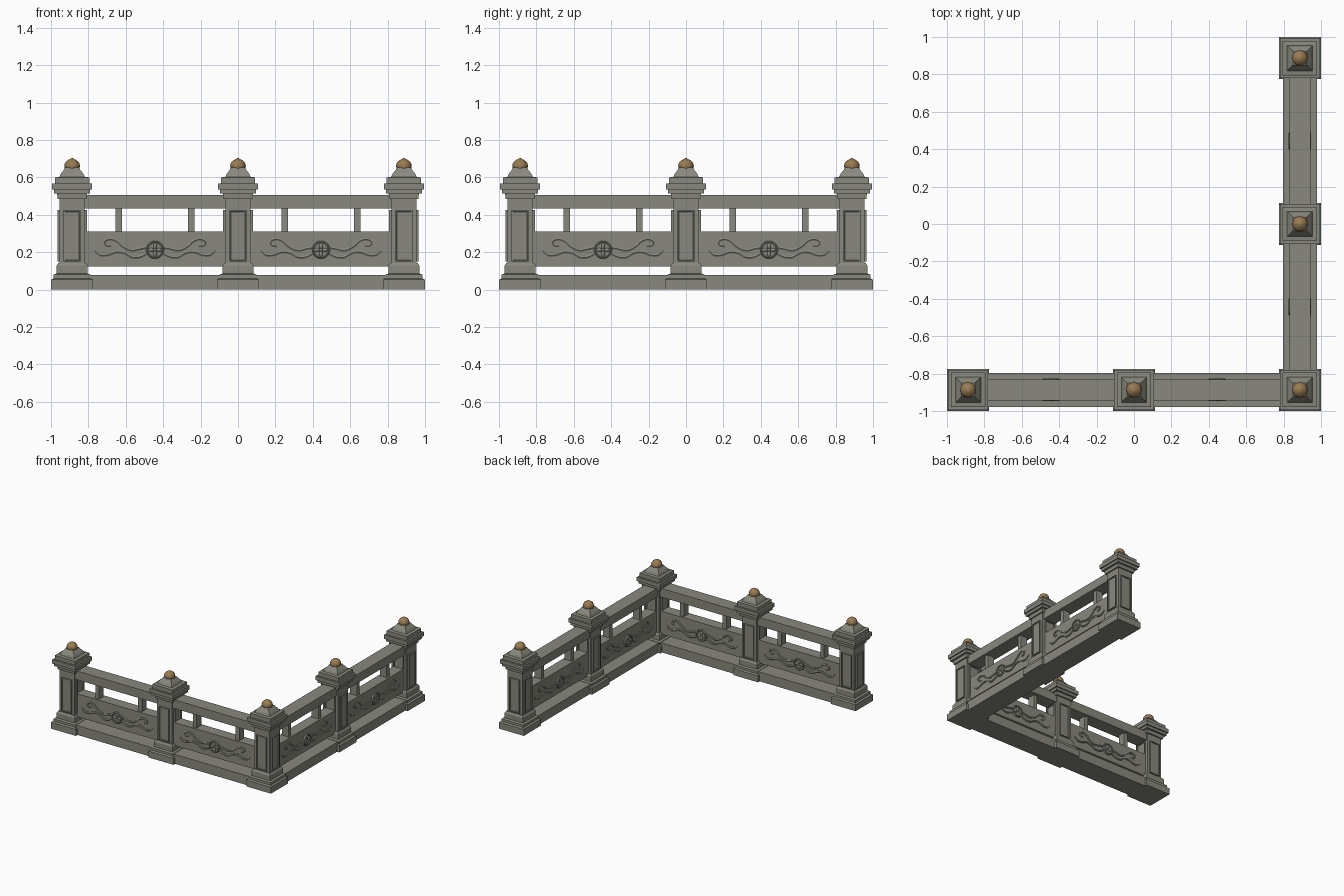
import bpy, bmesh, math
from mathutils import Matrix, Vector

cube = bpy.data.objects.get("Cube")
if cube:
    bpy.data.objects.remove(cube)


def make_material(name, rgb):
    mat = bpy.data.materials.new(name)
    mat.use_nodes = True
    color = (*rgb, 1)
    mat.diffuse_color = color
    bsdf = next(n for n in mat.node_tree.nodes if n.type == 'BSDF_PRINCIPLED')
    bsdf.inputs["Base Color"].default_value = color
    return mat


STONE = make_material("grey stone", (0.25, 0.25, 0.21))
BRONZE = make_material("bronze", (0.32, 0.20, 0.085))

SPACING = 0.887     # distance between neighbouring posts


def finish(bm, name, mat=STONE):
    bmesh.ops.recalc_face_normals(bm, faces=bm.faces)
    mesh = bpy.data.meshes.new(name)
    bm.to_mesh(mesh)
    bm.free()
    mesh.materials.append(mat)
    return mesh


def add_box(bm, lo, hi):
    lo, hi = Vector(lo), Vector(hi)
    mat = Matrix.Translation((lo + hi) / 2) @ Matrix.Diagonal((*(hi - lo), 1))
    return bmesh.ops.create_cube(bm, size=1, matrix=mat)["verts"]


def box_mesh(name, length, depth, z0, z1, x=0):
    bm = bmesh.new()
    add_box(bm, (x - length / 2, -depth / 2, z0), (x + length / 2, depth / 2, z1))
    return finish(bm, name)


def square_loft(name, profile):
    """Stack of square sections given as (half width, height)."""
    bm = bmesh.new()
    rings = [[bm.verts.new((sx * h, sy * h, z))
              for sx, sy in ((-1, -1), (1, -1), (1, 1), (-1, 1))] for h, z in profile]
    for a, b in zip(rings, rings[1:]):
        for i in range(4):
            j = (i + 1) % 4
            bm.faces.new((a[i], a[j], b[j], b[i]))
    bm.faces.new(rings[0][::-1])
    bm.faces.new(rings[-1])
    return finish(bm, name)


def smooth(mesh, degrees=40):
    obj = bpy.data.objects.new("shading_helper", mesh)
    bpy.context.collection.objects.link(obj)
    bpy.ops.object.select_all(action='DESELECT')
    obj.select_set(True)
    bpy.context.view_layer.objects.active = obj
    bpy.ops.object.shade_smooth_by_angle(angle=math.radians(degrees))
    bpy.data.objects.remove(obj)


def place(mesh, name, matrix):
    obj = bpy.data.objects.new(name, mesh)
    bpy.context.collection.objects.link(obj)
    obj.matrix_world = matrix


# Post parts
plinth = square_loft("post_plinth", [
    (.112, 0), (.112, .053), (.099, .06), (.099, .08), (.083, .086),
    (.083, .128), (.074, .142)])
shaft = square_loft("post_shaft", [(.067, .135), (.067, .49)])
cap = square_loft("post_cap", [
    (.078, .485), (.080, .513), (.097, .513), (.097, .535), (.107, .535),
    (.107, .567), (.092, .567), (.092, .60), (.068, .603), (.06, .62),
    (.042, .643), (.036, .652)])

# Raised shaft panel with a sunken field
bm = bmesh.new()
add_box(bm, (-.046, -.079, .15), (.046, -.06, .425))
bm.normal_update()
front = [f for f in bm.faces if f.normal.y < -.9]
bmesh.ops.inset_region(bm, faces=front, thickness=.010)
bmesh.ops.inset_region(bm, faces=front, thickness=.003, depth=-.007)
shaft_panel = finish(bm, "shaft_panel")

# Slightly pointed ball finial
bm = bmesh.new()
bmesh.ops.create_uvsphere(bm, u_segments=12, v_segments=8, radius=.042)
for v in bm.verts:
    v.co.z = v.co.z * .9 + .661
    if v.co.z > .698:
        v.co.z = .705
finial = finish(bm, "ball_finial", BRONZE)
smooth(finial)

# Bay parts
base_beam = box_mesh("base_beam", SPACING - .15, .182, 0, .077)
top_rail = box_mesh("top_rail", SPACING - .13, .112, .433, .505)
panel = box_mesh("panel", SPACING - .13, .09, .123, .312)
balusters = [box_mesh("baluster", .034, .06, .305, .44, x) for x in (-.194, .194)]

# Rosette: disc, rim, cross of petals and hub on the front face of a panel
turn = Matrix.Translation((0, -.045, .213)) @ Matrix.Rotation(math.pi / 2, 4, 'X')
bm = bmesh.new()
bmesh.ops.create_cone(bm, cap_ends=True, segments=20, radius1=.046, radius2=.046,
                      depth=.014, matrix=turn)
rim = [(.037, .004), (.037, .012), (.041, .015), (.046, .013), (.048, .004)]
rings = []
for i in range(20):
    a = math.tau * i / 20
    rings.append([bm.verts.new(turn @ Vector((r * math.cos(a), r * math.sin(a), h)))
                  for r, h in rim])
for i in range(20):
    a, b = rings[i], rings[(i + 1) % 20]
    for j in range(len(rim) - 1):
        bm.faces.new((a[j], a[j + 1], b[j + 1], b[j]))
for i in range(4):
    petal = (turn @ Matrix.Rotation(i * math.pi / 2, 4, 'Z')
             @ Matrix.Translation((.021, 0, .006)) @ Matrix.Diagonal((.017, .010, .008, 1)))
    bmesh.ops.create_uvsphere(bm, u_segments=10, v_segments=6, radius=1, matrix=petal)
bmesh.ops.create_uvsphere(bm, u_segments=10, v_segments=6, radius=.009,
                          matrix=turn @ Matrix.Translation((0, 0, .007)))
rosette = finish(bm, "rosette")
smooth(rosette)

# Scrollwork: two carved strokes, mirrored on either side of the rosette
upper = [(-.235, .020), (-.258, .022), (-.270, .038), (-.250, .055), (-.210, .048),
         (-.175, .018), (-.125, -.003), (-.085, .004), (-.045, .012)]
lower = [(-.322, -.004), (-.295, -.027), (-.255, -.028), (-.205, -.012),
         (-.160, -.020), (-.120, -.041), (-.080, -.038), (-.040, -.018)]
curve = bpy.data.curves.new("scroll_path", 'CURVE')
curve.dimensions = '3D'
curve.bevel_depth = .0085
curve.bevel_resolution = 1
curve.resolution_u = 4
curve.use_fill_caps = True
for stroke in (upper, lower):
    for side in (1, -1):
        spline = curve.splines.new('BEZIER')
        spline.bezier_points.add(len(stroke) - 1)
        for k, (point, (x, z)) in enumerate(zip(spline.bezier_points, stroke)):
            point.co = (x * side, -.046, z + .213)
            point.handle_left_type = point.handle_right_type = 'AUTO'
            point.radius = .5 if k == 0 else 1
helper = bpy.data.objects.new("scroll_helper", curve)
bpy.context.collection.objects.link(helper)
graph = bpy.context.evaluated_depsgraph_get()
scrolls = bpy.data.meshes.new_from_object(helper.evaluated_get(graph))
bpy.data.objects.remove(helper)
scrolls.materials.clear()
scrolls.materials.append(STONE)
smooth(scrolls, 50)

# Posts along both arms of the corner
S = SPACING
posts = {"left_end": (-S, -S), "front_middle": (0, -S), "corner": (S, -S),
         "side_middle": (S, 0), "back_end": (S, S)}
for label, (x, y) in posts.items():
    at = Matrix.Translation((x, y, 0))
    for mesh in (plinth, shaft, cap, finial):
        place(mesh, f"{label}_{mesh.name}", at)
    for i in range(4):
        place(shaft_panel, f"{label}_shaft_panel_{i + 1}",
              at @ Matrix.Rotation(i * math.pi / 2, 4, 'Z'))

# Railing bays between the posts
bays = {"front_bay_1": (-S / 2, -S, 0), "front_bay_2": (S / 2, -S, 0),
        "side_bay_1": (S, -S / 2, 1), "side_bay_2": (S, S / 2, 1)}
for label, (x, y, quarter) in bays.items():
    at = Matrix.Translation((x, y, 0)) @ Matrix.Rotation(quarter * math.pi / 2, 4, 'Z')
    for mesh in (base_beam, top_rail, panel, *balusters):
        place(mesh, f"{label}_{mesh.name}", at)
    for face, angle in (("outer", 0), ("inner", math.pi)):
        for mesh in (rosette, scrolls):
            part = "scrolls" if mesh == scrolls else "rosette"
            place(mesh, f"{label}_{face}_{part}", at @ Matrix.Rotation(angle, 4, 'Z'))
